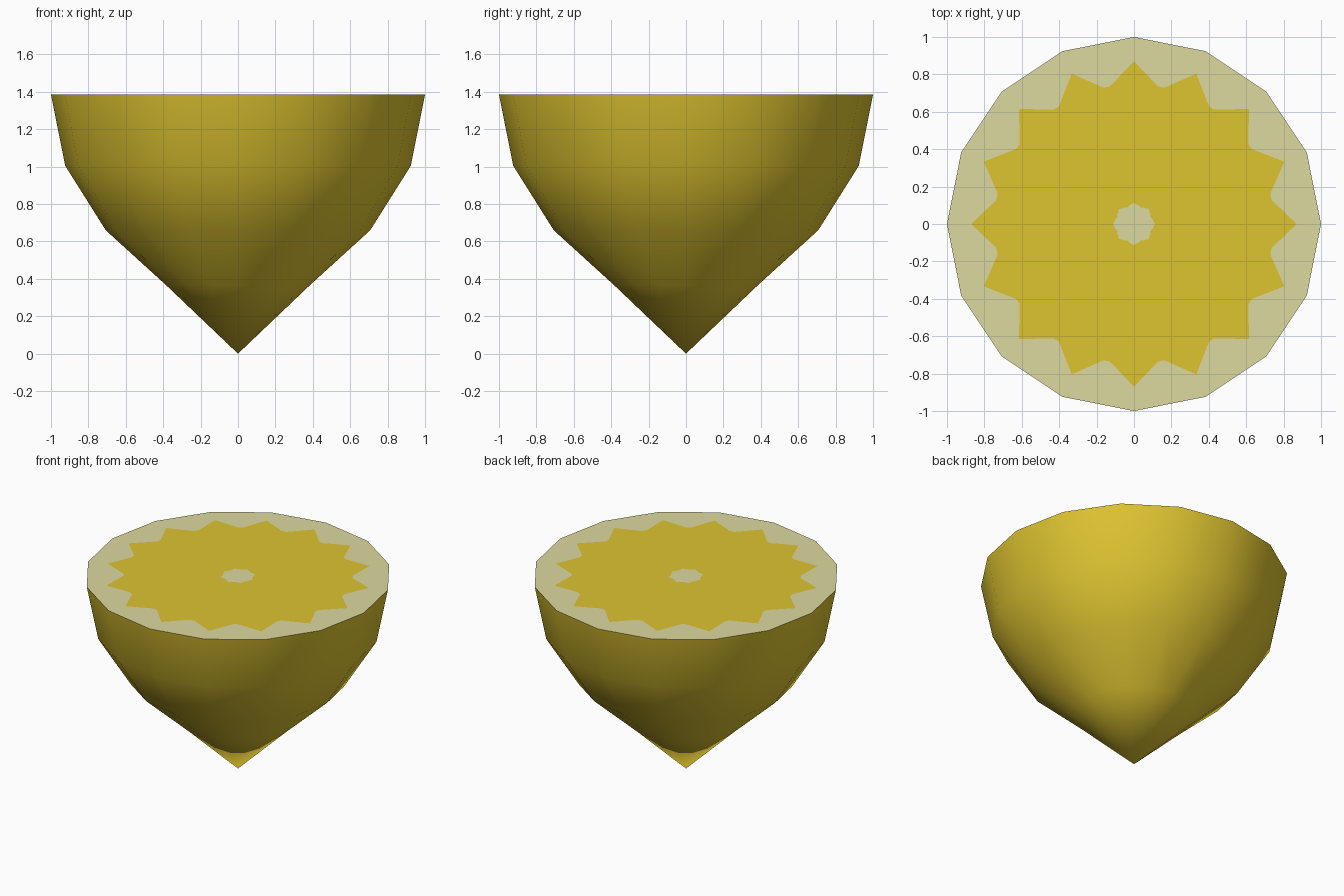
import bpy, bmesh, math

if "Cube" in bpy.data.objects:
    bpy.data.objects.remove(bpy.data.objects["Cube"])

SIDES = 16
STEP = math.tau / SIDES
TOP = 1.385


def material(name, rgb):
    m = bpy.data.materials.new(name)
    m.diffuse_color = (*rgb, 1)
    m.use_nodes = True
    m.node_tree.nodes["Principled BSDF"].inputs["Base Color"].default_value = m.diffuse_color
    return m


bm = bmesh.new()


def point(r, angle, z):
    return bm.verts.new((r * math.cos(angle), r * math.sin(angle), z))


def ring(r, z):
    return [point(r, i * STEP, z) for i in range(SIDES)]


# Rounded skin narrowing to a pointed tip
rings = [ring(r, z) for r, z in
         ((1.0, TOP), (0.924, 1.005), (0.707, 0.66), (0.383, 0.365))]
tip = bm.verts.new((0, 0, 0))
skin = []
for i in range(SIDES):
    j = (i + 1) % SIDES
    for a, b in zip(rings, rings[1:]):
        skin.append(bm.faces.new((a[i], b[i], b[j], a[j])))
    skin.append(bm.faces.new((rings[-1][i], tip, rings[-1][j])))
for f in skin:
    f.smooth = True

# Cut face: star of flesh with blunt valleys, around a small lobed core
star, core = [], []
for i in range(SIDES):
    lobe = 0.113 if i % 2 == 0 else 0.096
    for frac, r, c in ((0, 0.87, lobe), (0.44, 0.747, 0.103), (0.56, 0.747, 0.103)):
        angle = (i + frac) * STEP
        star.append(point(r, angle, TOP))
        core.append(point(c, angle, TOP))
n = len(star)
rim = rings[0]
for i in range(SIDES):
    s = [star[(3 * i + k) % n] for k in range(4)]
    a, b = rim[i], rim[(i + 1) % SIDES]
    for vs in ((a, s[1], s[0]), (a, b, s[2], s[1]), (b, s[3], s[2])):
        bm.faces.new(vs).material_index = 1
for i in range(n):
    j = (i + 1) % n
    bm.faces.new((core[i], star[i], star[j], core[j]))
bm.faces.new(core).material_index = 1

bmesh.ops.recalc_face_normals(bm, faces=bm.faces[:])
# Crisp edge between skin and cut face
for i in range(SIDES):
    bm.edges.get((rim[i], rim[(i + 1) % SIDES])).smooth = False

mesh = bpy.data.meshes.new("half_fruit")
bm.to_mesh(mesh)
bm.free()
mesh.materials.append(material("yellow flesh and skin", (0.73, 0.55, 0.03)))
mesh.materials.append(material("pale pith", (0.716, 0.694, 0.352)))
bpy.context.collection.objects.link(bpy.data.objects.new("half_fruit", mesh))
